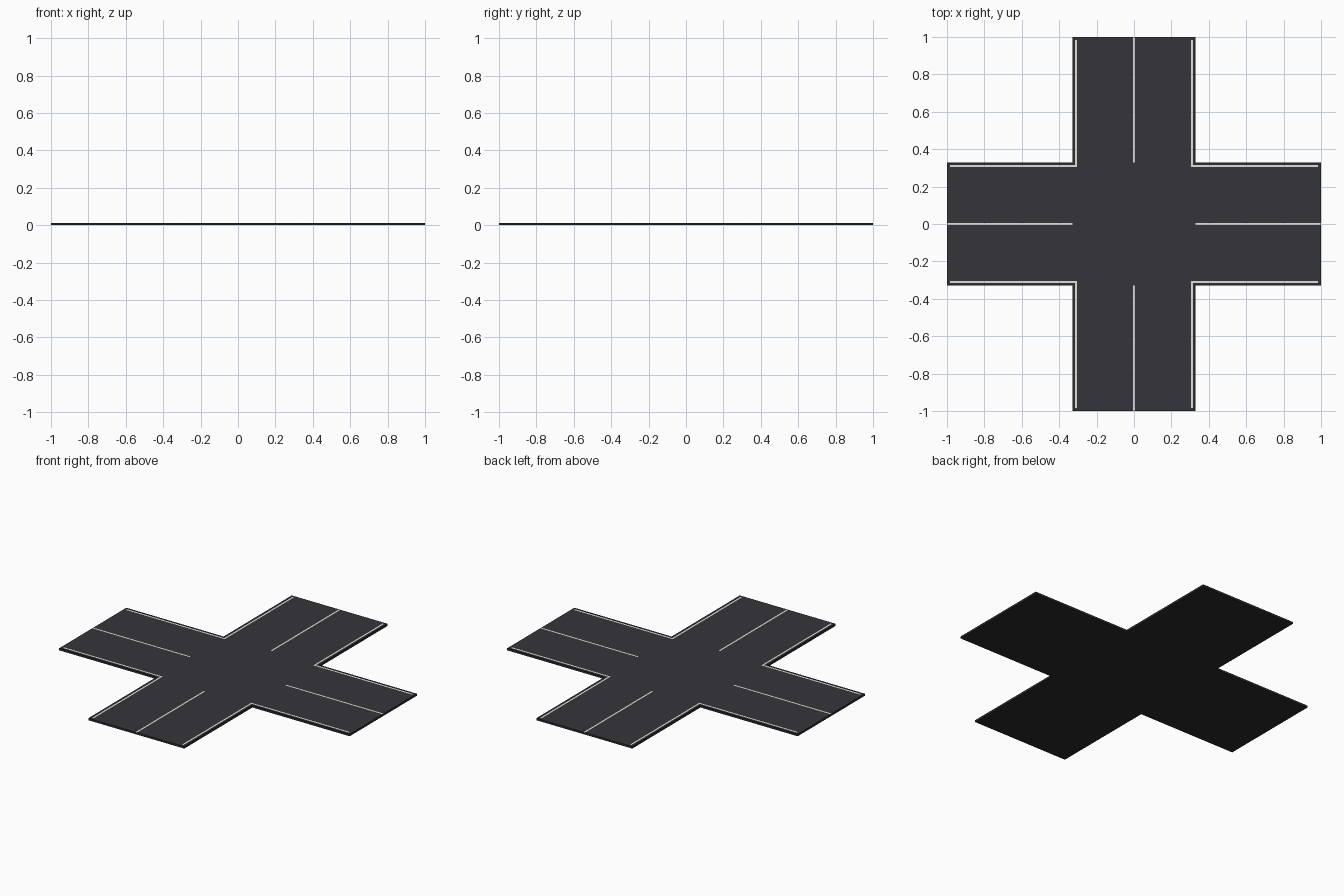
import bpy, bmesh

if "Cube" in bpy.data.objects:
    bpy.data.objects.remove(bpy.data.objects["Cube"])

THICK = 0.013          # slab height
HALF = 0.33            # half width of each road arm
LINE = 0.005           # half width of the painted lines
EDGE = 0.31            # centre of the edge lines
END = 0.985            # where the edge lines stop


def material(name, rgb):
    m = bpy.data.materials.new(name)
    m.diffuse_color = (*rgb, 1)
    m.use_nodes = True
    m.node_tree.nodes["Principled BSDF"].inputs["Base Color"].default_value = m.diffuse_color
    return m


ASPHALT, BORDER, PAINT = range(3)
mats = [material("asphalt", (0.036, 0.034, 0.042)),
        material("dark_border", (0.025, 0.025, 0.027)),
        material("white_paint", (0.75, 0.75, 0.75))]


def surface(x, y):
    """Colour of the top at a point, same for all four arms."""
    small, big = sorted((abs(x), abs(y)))
    if small < LINE and big > HALF:
        return PAINT                      # centre line
    if abs(small - EDGE) < LINE and big < END:
        return PAINT                      # edge line
    return BORDER if small > EDGE else ASPHALT


# Road surface: cross-shaped grid whose cuts follow the painted lines
half = [LINE, EDGE - LINE, EDGE + LINE, HALF, END, 1.0]
cuts = [-c for c in reversed(half)] + half
bm = bmesh.new()
verts = {(x, y): bm.verts.new((x, y, THICK)) for x in cuts for y in cuts
         if min(abs(x), abs(y)) <= HALF}
for x0, x1 in zip(cuts, cuts[1:]):
    for y0, y1 in zip(cuts, cuts[1:]):
        cx, cy = (x0 + x1) / 2, (y0 + y1) / 2
        if min(abs(cx), abs(cy)) < HALF:
            f = bm.faces.new([verts[p] for p in
                              ((x0, y0), (x1, y0), (x1, y1), (x0, y1))])
            f.material_index = surface(cx, cy)

# Sides and underside: extrude a copy of the surface down to the ground
top = list(bm.faces)
ext = bmesh.ops.extrude_face_region(bm, geom=top, use_keep_orig=True)
for v in (g for g in ext["geom"] if isinstance(g, bmesh.types.BMVert)):
    v.co.z = 0
bm.normal_update()
bmesh.ops.recalc_face_normals(bm, faces=bm.faces)
for f in bm.faces:
    if f.calc_center_median().z < THICK * 0.9:
        f.material_index = BORDER

mesh = bpy.data.meshes.new("crossroad")
bm.to_mesh(mesh)
bm.free()
for m in mats:
    mesh.materials.append(m)
bpy.context.collection.objects.link(bpy.data.objects.new("crossroad", mesh))
